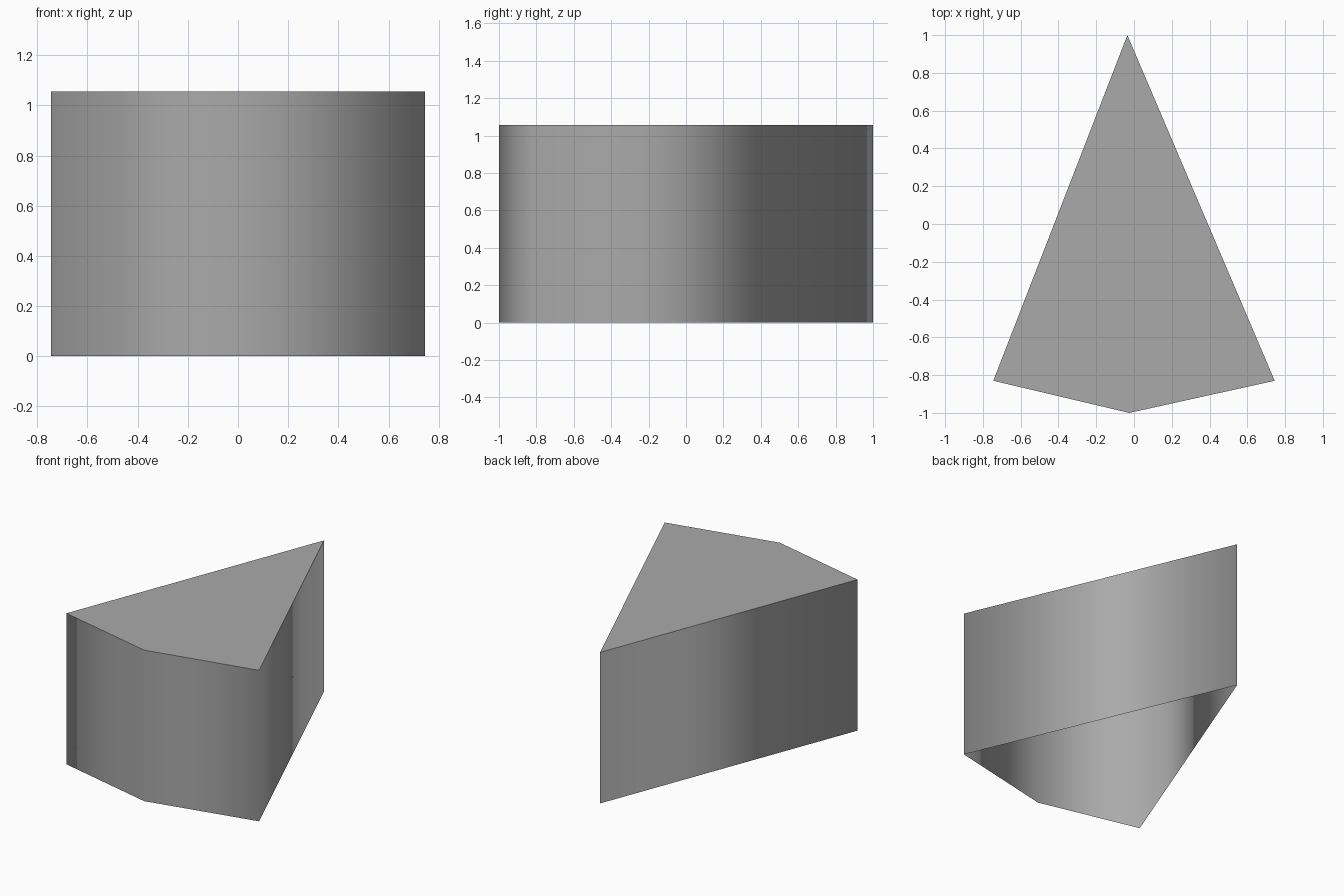
import bpy
import bmesh

cube = bpy.data.objects.get("Cube")
if cube:
    bpy.data.objects.remove(cube, do_unlink=True)

HEIGHT = 1.055
# Kite outline, counter-clockwise from the back tip
OUTLINE = [(-0.035, 1), (-0.745, -0.83), (-0.025, -1), (0.745, -0.83)]

# Plain grey material
grey = bpy.data.materials.new("grey")
grey.use_nodes = True
colour = (0.4, 0.4, 0.4, 1)
grey.diffuse_color = colour
grey.node_tree.nodes["Principled BSDF"].inputs["Base Color"].default_value = colour

# Wedge shell: smooth walls, flat lid, open underside
bm = bmesh.new()
lower = [bm.verts.new((x, y, 0)) for x, y in OUTLINE]
upper = [bm.verts.new((x, y, HEIGHT)) for x, y in OUTLINE]
for i in range(len(OUTLINE)):
    j = (i + 1) % len(OUTLINE)
    wall = bm.faces.new((lower[i], lower[j], upper[j], upper[i]))
    wall.smooth = True
lid = bm.faces.new(upper)
for edge in lid.edges:
    edge.smooth = False

mesh = bpy.data.meshes.new("wedge_shell")
bm.to_mesh(mesh)
bm.free()
mesh.materials.append(grey)
shell = bpy.data.objects.new("wedge_shell", mesh)
bpy.context.collection.objects.link(shell)
